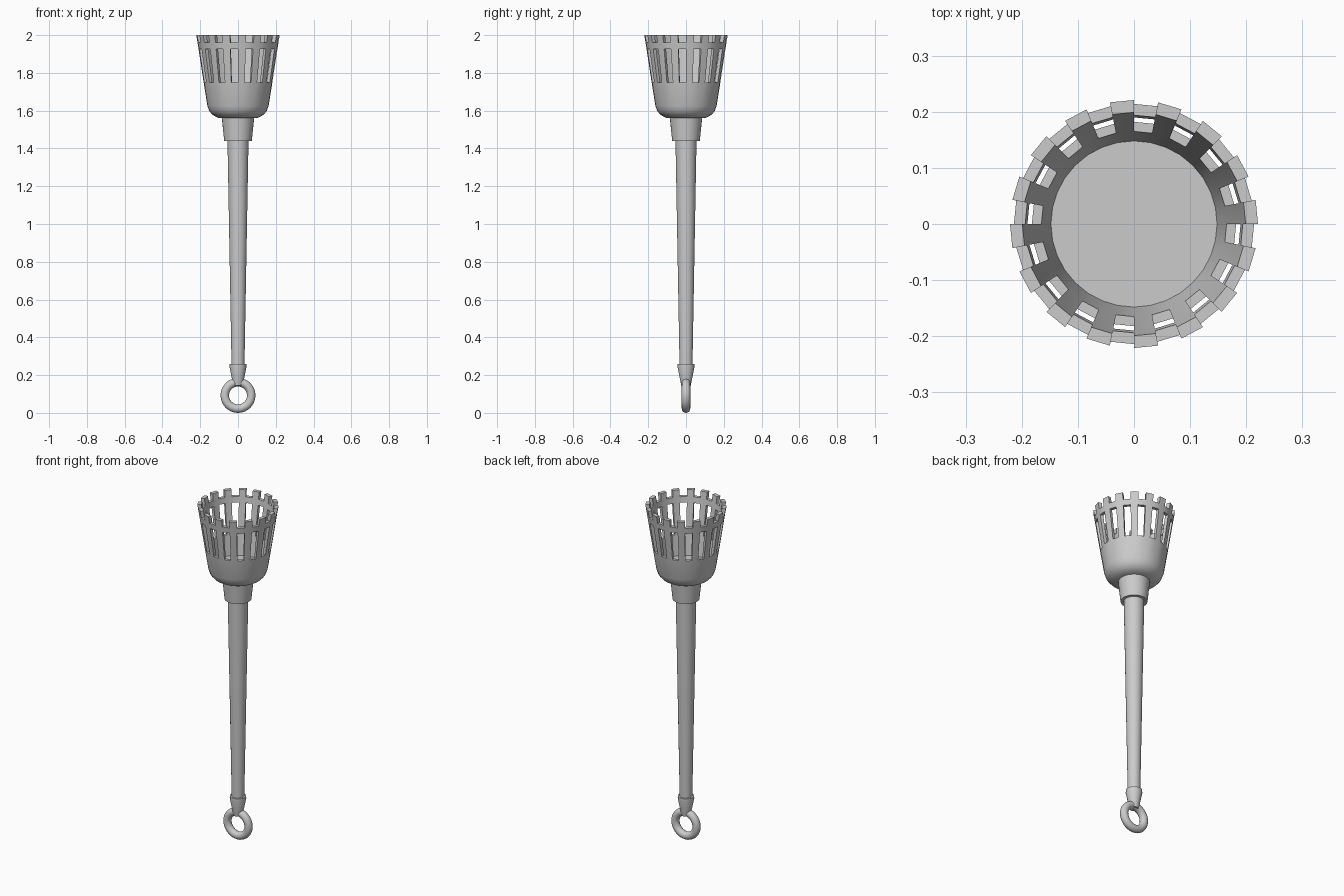
import bpy, bmesh
from math import cos, sin, pi, radians

if "Cube" in bpy.data.objects:
    bpy.data.objects.remove(bpy.data.objects["Cube"])

SIDES = 32


def finish(bm, name):
    bmesh.ops.recalc_face_normals(bm, faces=bm.faces)
    mesh = bpy.data.meshes.new(name)
    bm.to_mesh(mesh)
    bm.free()
    ob = bpy.data.objects.new(name, mesh)
    bpy.context.collection.objects.link(ob)
    smooth(ob)
    return ob


def smooth(ob):
    bpy.ops.object.select_all(action='DESELECT')
    ob.select_set(True)
    bpy.context.view_layer.objects.active = ob
    bpy.ops.object.shade_smooth_by_angle(angle=radians(30))


def ring(bm, r, z):
    return [bm.verts.new((r * cos(2 * pi * k / SIDES), r * sin(2 * pi * k / SIDES), z))
            for k in range(SIDES)]


def lathe(name, profile):
    bm = bmesh.new()
    rings = [ring(bm, r, z) for r, z in profile]
    for a, b in zip(rings, rings[1:]):
        for k in range(SIDES):
            j = (k + 1) % SIDES
            bm.faces.new((a[k], a[j], b[j], b[k]))
    bm.faces.new(rings[0])
    bm.faces.new(rings[-1])
    return finish(bm, name)


def basket():
    outer = [(0.105, 1.562), (0.135, 1.578), (0.152, 1.598), (0.162, 1.625),
             (0.182, 1.75), (0.209, 1.926), (0.214, 1.96), (0.221, 2.0)]
    inner = [(0.08, 1.63), (0.11, 1.63), (0.13, 1.63), (0.148, 1.63),
             (0.165, 1.75), (0.190, 1.926), (0.194, 1.96), (0.199, 2.0)]
    bm = bmesh.new()
    o = [ring(bm, r, z) for r, z in outer]
    i = [ring(bm, r, z) for r, z in inner]
    rows = len(outer) - 1

    # every second segment is open in the slot row and the rim notch row
    def solid(row, k):
        return row < rows and not (k % 2 == 1 and row in (4, 6))

    for row in range(rows):
        for k in range(SIDES):
            if not solid(row, k):
                continue
            j, up = (k + 1) % SIDES, row + 1
            bm.faces.new((o[row][k], o[row][j], o[up][j], o[up][k]))
            bm.faces.new((i[row][k], i[up][k], i[up][j], i[row][j]))
            if not solid(up, k):
                bm.faces.new((o[up][k], o[up][j], i[up][j], i[up][k]))
            if row > 0 and not solid(row - 1, k):
                bm.faces.new((o[row][k], i[row][k], i[row][j], o[row][j]))
            for side, col in ((k - 1, k), (k + 1, j)):
                if not solid(row, side % SIDES):
                    bm.faces.new((o[row][col], o[up][col], i[up][col], i[row][col]))
    # underside and floor
    bm.faces.new(o[0])
    bm.faces.new(i[0])
    return finish(bm, "basket")


basket()
lathe("collar", [(0.073, 1.44), (0.086, 1.565)])
lathe("shaft", [(0.034, 0.24), (0.056, 1.46)])
lathe("end_cap", [(0.025, 0.145), (0.045, 0.245), (0.044, 0.26)])

# hanging ring, facing the front
bpy.ops.mesh.primitive_torus_add(major_radius=0.07, minor_radius=0.0225,
                                 major_segments=32, minor_segments=16,
                                 location=(0, 0, 0.0955), rotation=(pi / 2, 0, 0))
loop = bpy.context.object
loop.name = "hanging_ring"
loop.location.z = 0.0925
smooth(loop)
